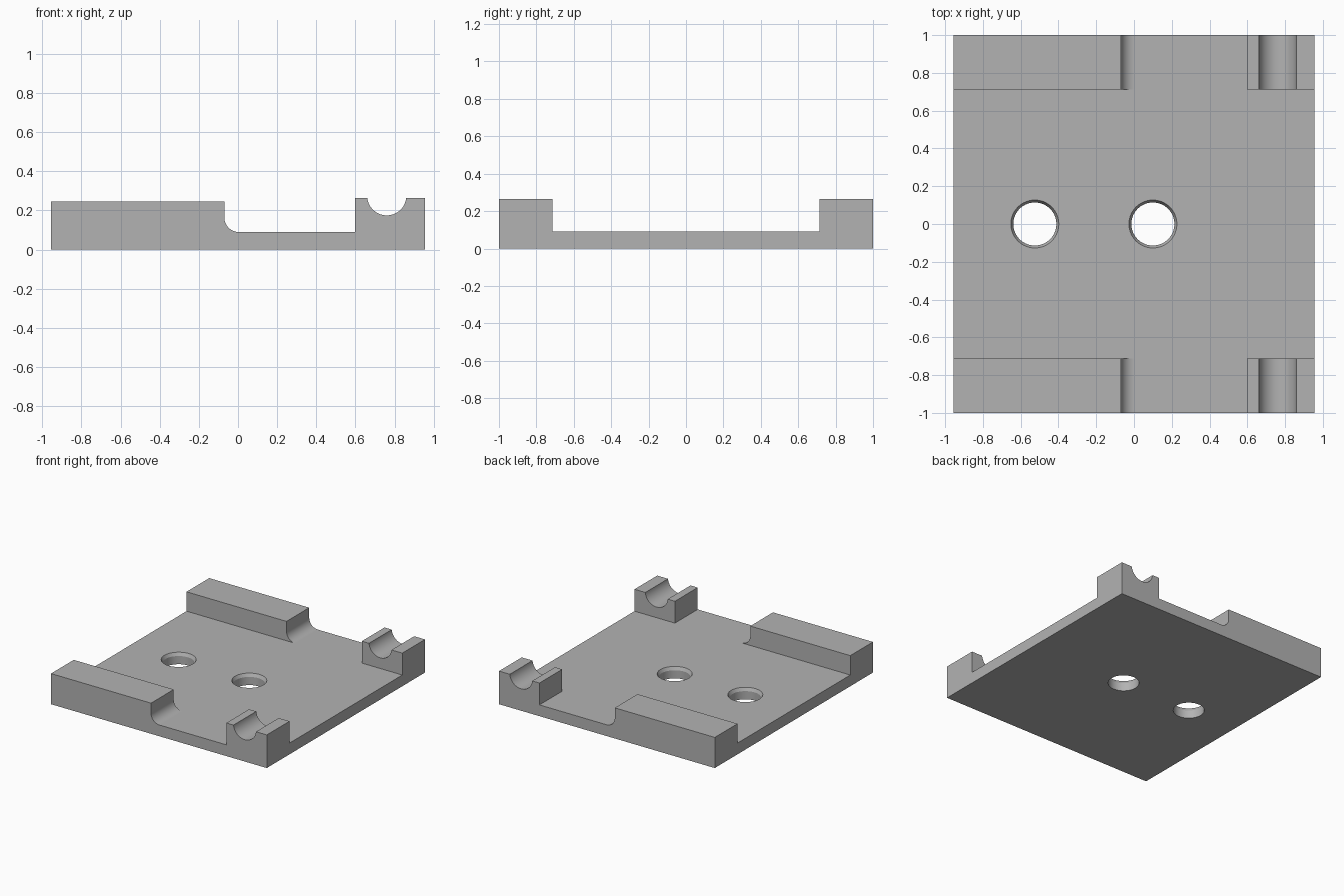
import bpy, bmesh, math

if "Cube" in bpy.data.objects:
    bpy.data.objects.remove(bpy.data.objects["Cube"])

HALF_X, HALF_Y, RAIL_Y = 0.955, 1.0, 0.713
FLOOR, RAIL_TOP, BLOCK_TOP = 0.09, 0.245, 0.265

grey = bpy.data.materials.new("plain grey")
grey.use_nodes = True
colour = (0.45, 0.45, 0.45, 1)
grey.diffuse_color = colour
grey.node_tree.nodes["Principled BSDF"].inputs["Base Color"].default_value = colour


def finish(name, bm):
    bmesh.ops.recalc_face_normals(bm, faces=bm.faces)
    mesh = bpy.data.meshes.new(name)
    bm.to_mesh(mesh)
    bm.free()
    mesh.materials.append(grey)
    obj = bpy.data.objects.new(name, mesh)
    bpy.context.collection.objects.link(obj)
    return obj


def select(obj):
    bpy.ops.object.select_all(action='DESELECT')
    obj.select_set(True)
    bpy.context.view_layer.objects.active = obj


def smooth(obj):
    select(obj)
    bpy.ops.object.shade_smooth_by_angle(angle=math.radians(25))


def prism(name, profile, y0, y1):
    """Extrude an x-z profile along y."""
    bm = bmesh.new()
    face = bm.faces.new([bm.verts.new((x, y0, z)) for x, z in profile])
    extruded = bmesh.ops.extrude_face_region(bm, geom=[face])["geom"]
    verts = [v for v in extruded if isinstance(v, bmesh.types.BMVert)]
    bmesh.ops.translate(bm, verts=verts, vec=(0, y1 - y0, 0))
    return finish(name, bm)


def arc(cx, cz, r, start, end, steps):
    angles = [math.radians(start + (end - start) * i / steps) for i in range(steps + 1)]
    return [(cx + r * math.cos(a), cz + r * math.sin(a)) for a in angles]


def hole_cutter(x):
    """Straight drill with a countersunk rim, turned around z."""
    rings = [(0.114, -0.1), (0.114, FLOOR - 0.025), (0.127, FLOOR), (0.127, FLOOR + 0.1)]
    bm = bmesh.new()
    n = 64
    loops = [[bm.verts.new((x + r * math.cos(math.tau * i / n),
                            r * math.sin(math.tau * i / n), z)) for i in range(n)]
             for r, z in rings]
    for low, high in zip(loops, loops[1:]):
        for i in range(n):
            j = (i + 1) % n
            bm.faces.new((low[i], low[j], high[j], high[i]))
    bm.faces.new(loops[0][::-1])
    bm.faces.new(loops[-1])
    cutter = finish("hole_cutter", bm)
    cutter.hide_render = True
    return cutter


# Base plate with two countersunk holes
plate = prism("base_plate", [(-HALF_X, 0), (HALF_X, 0), (HALF_X, FLOOR), (-HALF_X, FLOOR)],
              -HALF_Y, HALF_Y)
for x in (-0.525, 0.10):
    cutter = hole_cutter(x)
    mod = plate.modifiers.new("hole", 'BOOLEAN')
    mod.operation = 'DIFFERENCE'
    mod.solver = 'EXACT'
    mod.object = cutter
    select(plate)
    bpy.ops.object.modifier_apply(modifier=mod.name)
    bpy.data.objects.remove(cutter)
smooth(plate)

# Long rail ending in a concave fillet, and cradle block with a round groove
fillet = arc(0.005, FLOOR + 0.075, 0.075, 270, 180, 16)
rail = [(-HALF_X, FLOOR)] + fillet + [(-0.07, RAIL_TOP), (-HALF_X, RAIL_TOP)]
dip = math.degrees(math.asin(0.1))
groove = arc(0.76, BLOCK_TOP + 0.01, 0.1, 360 - dip, 180 + dip, 32)
block = [(0.597, FLOOR), (HALF_X, FLOOR), (HALF_X, BLOCK_TOP)] + groove + [(0.597, BLOCK_TOP)]

for side, y0, y1 in (("front", -HALF_Y, -RAIL_Y), ("back", RAIL_Y, HALF_Y)):
    smooth(prism(side + "_rail", rail, y0, y1))
    smooth(prism(side + "_cradle_block", block, y0, y1))
